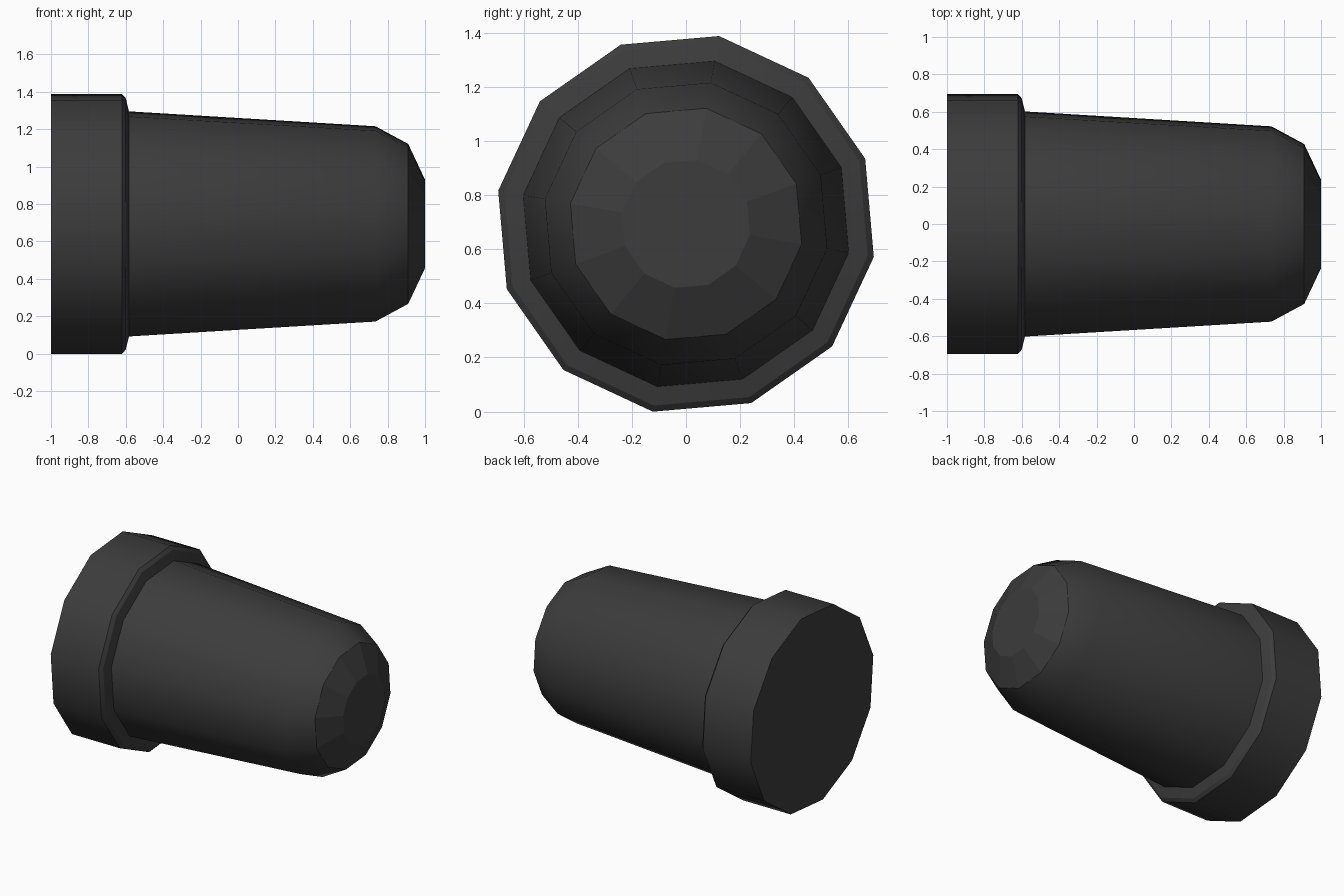
import bpy, bmesh, math

if "Cube" in bpy.data.objects:
    bpy.data.objects.remove(bpy.data.objects["Cube"])

SIDES = 12
OFFSET = math.radians(-10)
CENTRE_Z = 0.694

dark = bpy.data.materials.new("dark_plastic")
dark.diffuse_color = (0.045, 0.045, 0.045, 1)
dark.use_nodes = True
dark.node_tree.nodes["Principled BSDF"].inputs["Base Color"].default_value = dark.diffuse_color

# Profile rings along x: (x, radius, sharp ring edge)
profile = [
    (-1.0, 0.705, True),     # back rim of collar
    (-0.62, 0.705, True),    # collar edge
    (-0.60, 0.682, True),    # collar chamfer
    (-0.583, 0.611, True),   # root of tapered body
    (0.735, 0.530, False),   # shoulder
    (0.91, 0.434, True),     # start of faceted nose
    (1.0, 0.240, True),      # flat tip
]

bm = bmesh.new()
rings = []
for x, r, _ in profile:
    angles = [OFFSET + math.tau * i / SIDES for i in range(SIDES)]
    rings.append([bm.verts.new((x, r * math.cos(a), CENTRE_Z + r * math.sin(a)))
                  for a in angles])

# Side walls: smooth except the faceted nose
for k in range(len(rings) - 1):
    a, b = rings[k], rings[k + 1]
    for i in range(SIDES):
        j = (i + 1) % SIDES
        face = bm.faces.new((a[i], a[j], b[j], b[i]))
        face.smooth = k < len(rings) - 2

# End caps
bm.faces.new(rings[0])
bm.faces.new(rings[-1])
bmesh.ops.recalc_face_normals(bm, faces=bm.faces[:])

# Crisp edges around the rings
for ring, (_, _, sharp) in zip(rings, profile):
    if sharp:
        for i in range(SIDES):
            bm.edges.get((ring[i], ring[(i + 1) % SIDES])).smooth = False

mesh = bpy.data.meshes.new("tapered_plug")
bm.to_mesh(mesh)
bm.free()
mesh.materials.append(dark)
plug = bpy.data.objects.new("tapered_plug", mesh)
bpy.context.collection.objects.link(plug)
